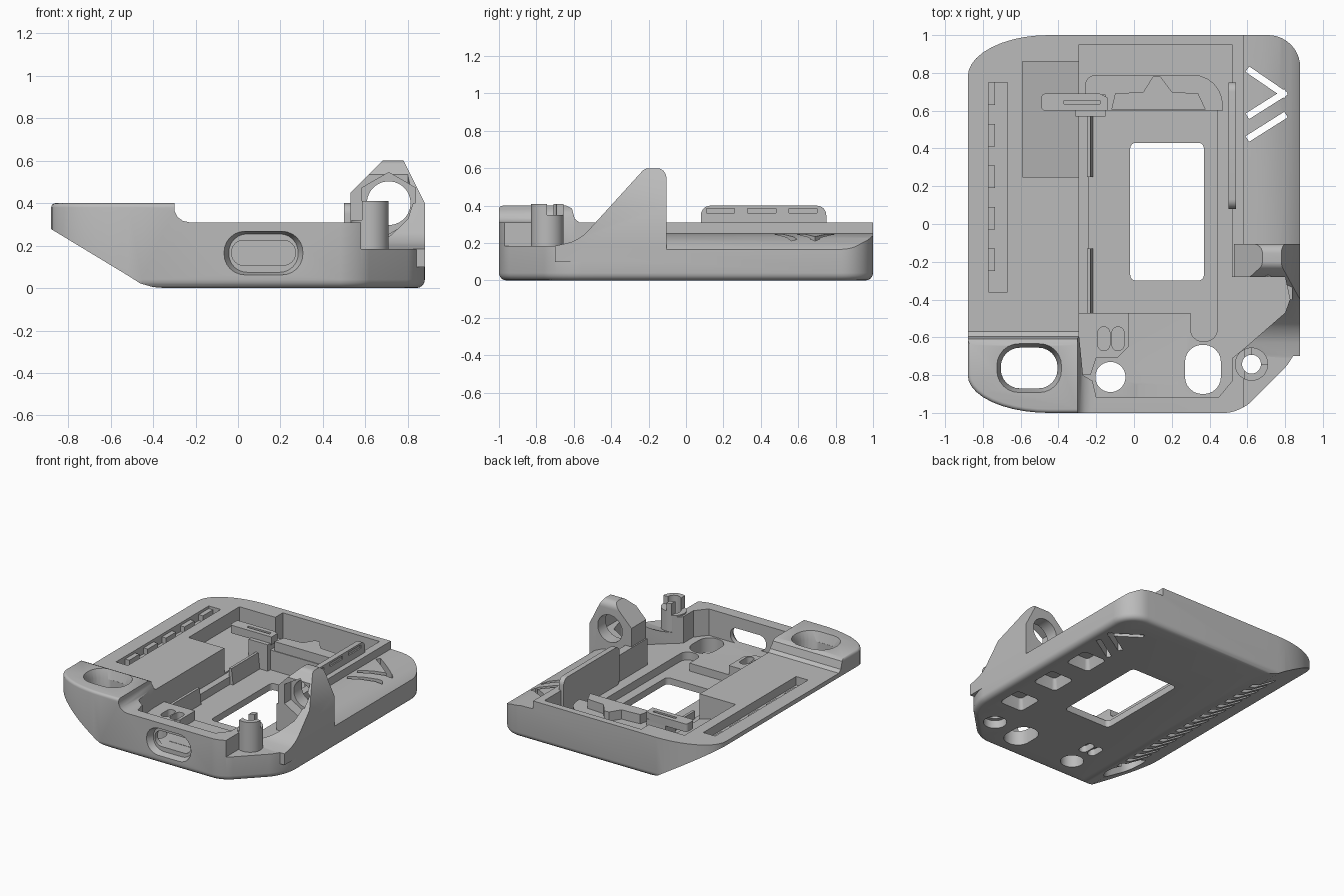
import bpy, bmesh, math
from mathutils import Vector

if "Cube" in bpy.data.objects:
    bpy.data.objects.remove(bpy.data.objects["Cube"])

grey = bpy.data.materials.new("plain grey")
grey.use_nodes = True
grey.diffuse_color = (0.5, 0.5, 0.5, 1)
grey.node_tree.nodes["Principled BSDF"].inputs["Base Color"].default_value = (0.5, 0.5, 0.5, 1)


def rounded(corners, n=6):
    """Polygon whose corners (x, y, cut_in, cut_out) become conic arcs."""
    out = []
    for i, c in enumerate(corners):
        p = Vector(c[:2])
        if len(c) == 2:
            out.append(p)
            continue
        a = p + (Vector(corners[i - 1][:2]) - p).normalized() * c[2]
        b = p + (Vector(corners[(i + 1) % len(corners)][:2]) - p).normalized() * c[-1]
        for k in range(n + 1):
            t = k / n
            u, v, w = (1 - t) ** 2, 2 * t * (1 - t) * math.sqrt(0.5), t * t
            out.append((a * u + p * v + b * w) / (u + v + w))
    return out


def rect(x0, x1, y0, y1, r=0.0):
    pts = [(x0, y0), (x1, y0), (x1, y1), (x0, y1)]
    return rounded([p + (r,) for p in pts]) if r else pts


def circle(x, y, r, n=32):
    return [(x + r * math.cos(math.tau * (i + .5) / n), y + r * math.sin(math.tau * (i + .5) / n)) for i in range(n)]


def stroke(p, q, w):
    p, q = Vector(p), Vector(q)
    d = (q - p).normalized() * w / 2
    s = Vector((-d.y, d.x))
    return [p - s, q + d - s, q + d + s, p + s]


def prism(name, pts, lo, hi, axis="z", top=1.0, bevel=None):
    """Extrude a profile along an axis; top scales the far end, bevel rounds (low, high) rims."""
    place = {"z": lambda a, b, h: (a, b, h), "y": lambda a, b, h: (a, h, b), "x": lambda a, b, h: (h, a, b)}[axis]
    pts = [Vector(p) for p in pts]
    mid = sum(pts, Vector((0, 0))) / len(pts)
    bm = bmesh.new()
    low = [bm.verts.new(place(*p, lo)) for p in pts]
    high = [bm.verts.new(place(*(mid + (p - mid) * top), hi)) for p in pts]
    caps = [bm.faces.new(low), bm.faces.new(high)]
    for i in range(len(pts)):
        bm.faces.new((low[i - 1], low[i], high[i], high[i - 1]))
    bmesh.ops.recalc_face_normals(bm, faces=bm.faces)
    if bevel:
        for ring, size in zip((low, high), bevel):
            ring = set(v for v in ring if v.is_valid)
            edges = [e for e in bm.edges if e.verts[0] in ring and e.verts[1] in ring]
            bmesh.ops.bevel(bm, geom=edges, offset=size, segments=4, profile=0.5, affect="EDGES")
    mesh = bpy.data.meshes.new(name)
    bm.to_mesh(mesh)
    bm.free()
    mesh.materials.append(grey)
    ob = bpy.data.objects.new(name, mesh)
    bpy.context.collection.objects.link(ob)
    return ob


def combine(a, b, how="DIFFERENCE"):
    mod = a.modifiers.new(how, "BOOLEAN")
    mod.operation, mod.object, mod.solver = how, b, "EXACT"
    bpy.context.view_layer.objects.active = a
    bpy.ops.object.modifier_apply(modifier=mod.name)
    bpy.data.objects.remove(b)


def cut(ob, *args, **kw):
    combine(ob, prism("cutter", *args, **kw))


def add(ob, *args, **kw):
    combine(ob, prism("addition", *args, **kw), "UNION")


# Outer shell with the sloping left underside
outline = rounded([(-.88, -1, .2, .43), (.56, -1, .08), (.88, -.68, .12), (.88, 1, .17), (-.88, 1, .43, .22)], 10)
body = prism("case_body", outline, 0, .4, bevel=(.04, .02))
slope = [(-.9, .29), (-.52, .06), (-.46, .022), (-.4, .005), (-.34, 0), (1, 0), (1, .5), (-.9, .5)]
combine(body, prism("slope", slope, -1.1, 1.1, "y"), "INTERSECT")

# Step down from the raised front left grip, then the right hand shelves
cut(body, [(-.3, .5), (-.3, .365), (-.285, .335), (-.26, .317), (-.23, .31), (1, .31), (1, .5)], -1.1, 1.1, "y")
cut(body, [(-.64, .5), (-.64, .4), (-.61, .385), (-.595, .33), (-.57, .31), (1.1, .31), (1.1, .5)], -1, -.2, "x")
cut(body, [(.58, .5), (.58, .25), (.68, .247), (.77, .232), (.84, .2), (.9, .15), (1, .15), (1, .5)], -.12, 1.1, "y")
cut(body, rect(.58, 1, .185, .5), -1.1, -.11, "y")

# Ramped lug on the right side
lug = prism("lug", [(.53, .1), (.53, .45), (.68, .6), (.78, .6), (.88, .4), (.88, .1)], -.8, 0, "y")
ramp = rounded([(-.7, .1), (-.7, .185), (-.57, .215, .06), (-.22, .6, .02), (-.105, .6, .05), (-.105, .1)])
combine(lug, prism("ramp", ramp, .4, 1, "x"), "INTERSECT")
combine(body, lug, "UNION")

# Interior: main tray, pocket beside the lug, deeper board bed
tray = [(-.2, -.915), (.45, -.915), (.52, -.83), (.52, -.71), (.57, -.67), (.8, -.47),
        (.825, -.4), (.8, -.28), (.52, -.28), (.52, .95), (-.29, .95), (-.29, -.6), (-.27, -.8), (-.22, -.83)]
cut(body, tray, .11, .8)
cut(body, rounded([(-.24, -.47), (.3, -.47), (.3, -.62, .06), (.44, -.62, .06), (.44, .6), (-.24, .6)]), .05, .3)
cut(body, [(-.59, .5), (-.59, .2), (-.25, .11), (-.25, .5)], .25, .86, "y")

# Front left platform and the block at the back of the tray
add(body, [(-.3, -.47), (-.03, -.47), (-.03, -.65), (-.09, -.71), (-.2, -.71), (-.23, -.8), (-.3, -.8)], .08, .18)
add(body, rounded([(-.26, .6), (.47, .6), (.47, .79, .16), (-.26, .79, .06)]), .03, .2)
add(body, [(-.12, .605), (-.1, .69), (.05, .7), (.1, .78), (.14, .78), (.2, .7), (.34, .69), (.38, .605)], .15, .27)
add(body, rect(-.31, -.15, .57, .685), .04, .25)
for y0, y1 in ((.25, .57), (-.47, -.13)):
    add(body, [(-.25, .04), (-.215, .04), (-.23, .17), (-.25, .17)], y0, y1, "y")

# Through holes: window, cable holes, finger grip, chevrons
cut(body, rect(-.02, .37, -.3, .43, .03), -.1, .5)
cut(body, circle(-.125, -.81, .08), -.1, .5)
cut(body, rect(.27, .46, -.9, -.64, .09), -.1, .5)
cut(body, rect(-.705, -.405, -.87, -.655, .1), -.1, .6)
cut(body, rect(-.73, -.38, -.895, -.63, .12), .41, .33, top=.82)
for p, q in (((.6, .82), (.79, .69)), ((.6, .57), (.79, .69)), ((.6, .45), (.79, .57))):
    cut(body, stroke(p, q, .035), -.1, .5)
for x in (-.16, -.085):
    cut(body, rect(x - .032, x + .032, -.67, -.545, .03), .13, .3)
    cut(body, rect(x - .032, x + .032, -.67, -.545, .03), -.1, .05)

# Front port with a flared recess
cut(body, rect(-.03, .27, .108, .225, .055), -1.1, -.85, "y")
cut(body, rect(-.07, .31, .06, .27, .1), -1.01, -.95, "y", top=.86)

# Lug bore and hex nut seat
cut(body, circle(.71, .4, .103), -.4, 0, "y")
cut(body, circle(.71, .4, .145, 6), -.4, -.2, "y")

# Screw post with a stepped top
add(body, circle(.622, -.742, .088), .08, .41)
cut(body, circle(.622, -.742, .05), -.1, .5)
cut(body, circle(.622, -.742, .08), -.1, .06)
cut(body, rect(.622, .8, -.742, -.6), .35, .5)
cut(body, rect(.5, .585, -.9, -.6), .32, .5)

# Lid slot on the left with catches, lid rail on the right
cut(body, rect(-.77, -.67, -.36, .75), .245, .5)
for i in range(5):
    y = -.25 + i * .22
    add(body, rect(-.79, -.735, y, y + .12), .23, .29)
add(body, rect(.08, .75, .1, .4, .05), .5, .54, "x")
for y in (.11, .33, .55):
    cut(body, rect(.53, .56, y, y + .15), .36, .385)

# Underside: three seats on the right and grip grooves on the slope
for y in (-.41, -.05, .3):
    cut(body, rect(.58, .78, y - .1, y + .1, .03), -.01, .08, top=.75)
for i in range(18):
    y = -.76 + i * .088
    cut(body, [(-.64, .08), (-.6, .14), (-.42, .035), (-.4, -.02), (-.5, -.02)], y, y + .045, "y")

# Slit latch beside the back block
latch = prism("latch", rounded([(-.49, .6, .02), (-.14, .6), (-.14, .67), (-.18, .69), (-.49, .69, .02)]), .24, .3)
cut(latch, rect(-.37, -.18, .635, .655), .27, .4)

for ob in (body, latch):
    bpy.ops.object.select_all(action="DESELECT")
    ob.select_set(True)
    bpy.context.view_layer.objects.active = ob
    bpy.ops.object.shade_smooth_by_angle(angle=math.radians(30))
